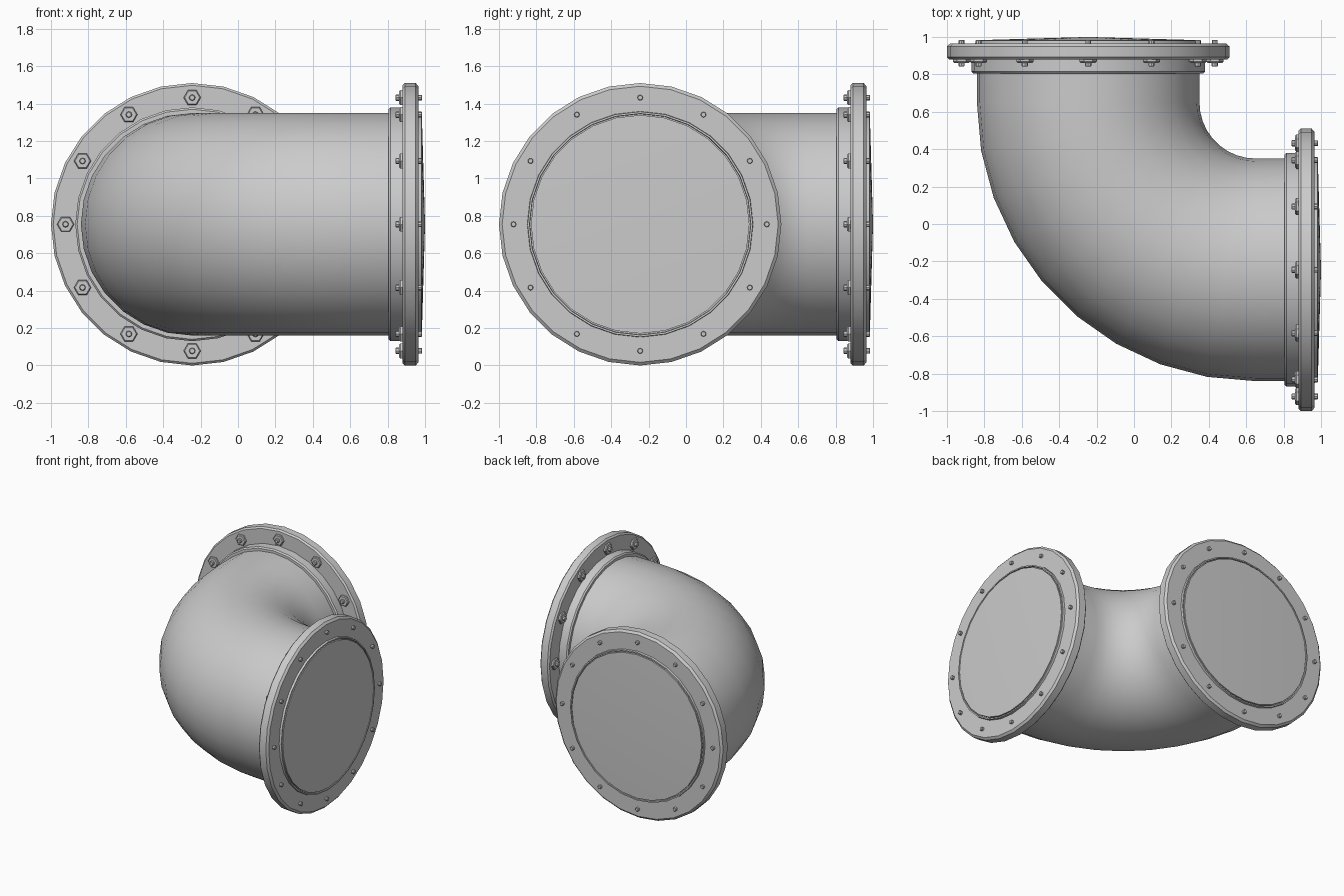
import bpy, bmesh, math
from mathutils import Vector

if "Cube" in bpy.data.objects:
    bpy.data.objects.remove(bpy.data.objects["Cube"])

SIDES, ZC, OFF = 28, 0.755, -0.245   # facets, axis height, axis offset


def finish(bm, name, loc=(0, 0, 0), turn=0.0, angle=30):
    bmesh.ops.recalc_face_normals(bm, faces=bm.faces)
    mesh = bpy.data.meshes.new(name)
    bm.to_mesh(mesh)
    bm.free()
    ob = bpy.data.objects.new(name, mesh)
    bpy.context.collection.objects.link(ob)
    ob.location = loc
    ob.rotation_euler.z = turn
    bpy.ops.object.select_all(action='DESELECT')
    ob.select_set(True)
    bpy.context.view_layer.objects.active = ob
    bpy.ops.object.shade_smooth_by_angle(angle=math.radians(angle))
    return ob


def bridge(bm, rings):
    for a, b in zip(rings, rings[1:]):
        n = len(a)
        for i in range(n):
            bm.faces.new((a[i], a[(i + 1) % n], b[(i + 1) % n], b[i]))


def lathe(bm, profile, sides, cy=0.0, cz=0.0, tip=None):
    """Revolve (x, radius) points about an x-parallel axis; tip closes the front."""
    rings = []
    for x, r in profile:
        rings.append([bm.verts.new((x, cy + r * math.cos(math.tau * i / sides),
                                    cz + r * math.sin(math.tau * i / sides)))
                      for i in range(sides)])
    bridge(bm, rings)
    if tip is not None:
        t = bm.verts.new((tip, cy, cz))
        for i in range(sides):
            bm.faces.new((rings[-1][i], rings[-1][(i + 1) % sides], t))


# elbow: short straight, 90 degree bend, short straight
bm = bmesh.new()
C, R, TUBE = 0.65, 0.65 - OFF, 0.595
path = [(0.88, OFF, Vector((0, -1, 0)))]
for k in range(10):
    a = math.radians(10 * k)
    d = Vector((-math.sin(a), -math.cos(a), 0))
    path.append((C + R * d.x, C + R * d.y, d))
path.append((OFF, 0.88, Vector((-1, 0, 0))))
rings = []
for x, y, d in path:
    ring = []
    for i in range(SIDES):
        t = math.tau * i / SIDES
        p = Vector((x, y, ZC)) + d * TUBE * math.cos(t)
        p.z += TUBE * math.sin(t)
        ring.append(bm.verts.new(p))
    rings.append(ring)
bridge(bm, rings)
finish(bm, "elbow_pipe", angle=60)

# each open end: flange with collar, end cap and twelve bolts
for label, loc, turn in (("right", (0, OFF, ZC), 0), ("back", (OFF, 0, ZC), math.pi / 2)):
    bm = bmesh.new()
    lathe(bm, [(0.805, 0.585), (0.805, 0.615), (0.815, 0.625), (0.88, 0.625),
               (0.88, 0.743), (0.892, 0.755), (0.95, 0.755), (0.965, 0.738),
               (0.965, 0.604), (0.982, 0.602), (0.982, 0.592), (0.965, 0.59),
               (0.965, 0.55)], SIDES)
    finish(bm, label + "_flange", loc, turn)

    bm = bmesh.new()
    lathe(bm, [(0.965, 0.584), (0.983, 0.584)], SIDES, tip=1.0)
    finish(bm, label + "_end_cap", loc, turn)

    bm = bmesh.new()
    for k in range(12):
        a = math.tau * k / 12
        cy, cz = 0.677 * math.cos(a), 0.677 * math.sin(a)
        lathe(bm, [(0.885, 0.046), (0.868, 0.046), (0.862, 0.040)], 6, cy, cz, tip=0.862)
        lathe(bm, [(0.87, 0.017), (0.846, 0.017), (0.842, 0.013)], 8, cy, cz, tip=0.842)
        lathe(bm, [(0.96, 0.015), (0.982, 0.015), (0.985, 0.012)], 8, cy, cz, tip=0.985)
    finish(bm, label + "_bolts", loc, turn)
